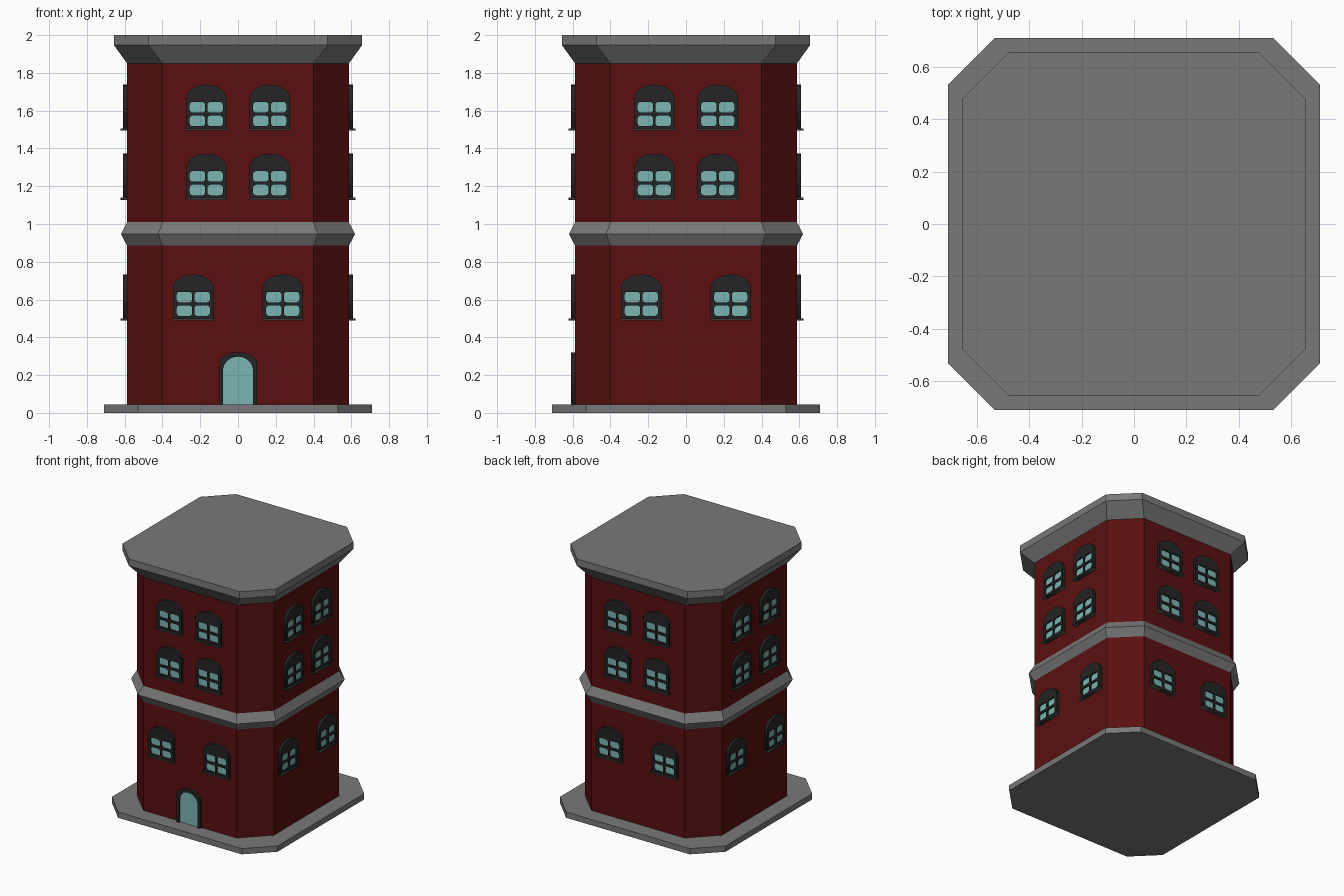
import bpy, bmesh, math
from mathutils import Matrix

if "Cube" in bpy.data.objects:
    bpy.data.objects.remove(bpy.data.objects["Cube"])


def material(name, rgb):
    m = bpy.data.materials.new(name)
    m.diffuse_color = (*rgb, 1)
    m.use_nodes = True
    m.node_tree.nodes["Principled BSDF"].inputs["Base Color"].default_value = m.diffuse_color
    return m


BRICK = material("dark red brick", (0.1, 0.005, 0.005))
STONE = material("grey stone", (0.19, 0.19, 0.19))
FRAME = material("charcoal frame", (0.018, 0.018, 0.018))
SILL = material("dark grey sill", (0.045, 0.045, 0.045))
GLASS = material("teal glass", (0.2, 0.46, 0.45))


def add_object(name, mesh, mat=None, matrix=Matrix()):
    ob = bpy.data.objects.new(name, mesh)
    bpy.context.collection.objects.link(ob)
    ob.matrix_world = matrix
    if mat:
        mesh.materials.append(mat)
    return ob


def octagon_stack(name, levels, mat):
    """Loft chamfered squares; levels are (half width, corner start, z)."""
    bm = bmesh.new()
    rings = []
    for h, c, z in levels:
        pts = [(h, -c), (h, c), (c, h), (-c, h), (-h, c), (-h, -c), (-c, -h), (c, -h)]
        rings.append([bm.verts.new((x, y, z)) for x, y in pts])
    for a, b in zip(rings, rings[1:]):
        for i in range(8):
            j = (i + 1) % 8
            bm.faces.new((a[i], a[j], b[j], b[i]))
    bm.faces.new(rings[0][::-1])
    bm.faces.new(rings[-1])
    mesh = bpy.data.meshes.new(name)
    bm.to_mesh(mesh)
    bm.free()
    return add_object(name, mesh, mat)


def plate_mesh(name, outlines, back, front, mat):
    """Flat outlines (later ones cut holes) extruded from depth back to front."""
    cu = bpy.data.curves.new(name, 'CURVE')
    cu.dimensions, cu.fill_mode = '2D', 'BOTH'
    cu.extrude = (front - back) / 2
    for pts in outlines:
        s = cu.splines.new('POLY')
        s.points.add(len(pts) - 1)
        for p, (x, y) in zip(s.points, pts):
            p.co = (x, y, 0, 1)
        s.use_cyclic_u = True
    tmp = bpy.data.objects.new(name + "_tmp", cu)
    bpy.context.collection.objects.link(tmp)
    dg = bpy.context.evaluated_depsgraph_get()
    mesh = bpy.data.meshes.new_from_object(tmp.evaluated_get(dg))
    bpy.data.objects.remove(tmp)
    mesh.transform(Matrix.Translation((0, 0, (front + back) / 2)))
    mesh.name = name
    mesh.materials.clear()
    mesh.materials.append(mat)
    return mesh


def arch(w, spring, top, n=12):
    """Half-ellipse arch points from right foot to left foot."""
    a = [(w * math.cos(math.pi * i / n), spring + (top - spring) * math.sin(math.pi * i / n))
         for i in range(n + 1)]
    return [(w, 0)] + a + [(-w, 0)]


def rect(x0, x1, y0, y1, r=0.0):
    if r == 0:
        return [(x0, y0), (x1, y0), (x1, y1), (x0, y1)]
    pts = []
    for k, (cx, cy) in enumerate(((x1 - r, y1 - r), (x0 + r, y1 - r),
                                  (x0 + r, y0 + r), (x1 - r, y0 + r))):
        for i in range(4):
            t = math.pi / 2 * (k + i / 3)
            pts.append((cx + r * math.cos(t), cy + r * math.sin(t)))
    return pts


def on_wall(side, x, z):
    return (Matrix.Rotation(side * math.pi / 2, 4, 'Z') @ Matrix.Translation((x, 0, z))
            @ Matrix.Rotation(math.pi / 2, 4, 'X'))


# Main masses
octagon_stack("base_slab", [(0.71, 0.53, 0), (0.71, 0.53, 0.045)], STONE)
octagon_stack("brick_walls", [(0.587, 0.40, 0.04), (0.587, 0.40, 1.86)], BRICK)
octagon_stack("middle_band", [(0.587, 0.40, 0.885), (0.62, 0.422, 0.947), (0.587, 0.40, 1.01)], STONE)
octagon_stack("roof_cornice", [(0.587, 0.40, 1.85), (0.657, 0.475, 1.947), (0.657, 0.475, 2.0)], STONE)

# Shared window parts: arched frame with four panes, glass behind, sill below
panes = [rect(x, x + 0.082, z, z + 0.056, 0.016) for x in (-0.088, 0.006) for z in (0.02, 0.092)]
frame = plate_mesh("window_frame", [arch(0.108, 0.165, 0.24)] + panes, 0.58, 0.609, FRAME)
glass = plate_mesh("window_glass", [rect(-0.095, 0.095, 0.012, 0.155)], 0.58, 0.598, GLASS)
sill = plate_mesh("window_sill", [rect(-0.11, 0.11, -0.004, 0.008)], 0.58, 0.621, SILL)

for side, label in enumerate(("front", "right", "back", "left")):
    for floor, (x, z) in enumerate(((0.237, 0.493), (0.168, 1.132), (0.168, 1.498))):
        for s in (-1, 1):
            m = on_wall(side, s * x, z)
            for part, mesh in (("frame", frame), ("glass", glass), ("sill", sill)):
                add_object(f"{label}_window_{part}_{floor}", mesh, None, m)

# Front door: arched surround and glass
ring = arch(0.1, 0.22, 0.278) + arch(0.08, 0.18, 0.255)[::-1]
door_matrix = on_wall(0, 0, 0.043)
add_object("door_surround", plate_mesh("door_surround", [ring], 0.58, 0.609, FRAME), None, door_matrix)
add_object("door_glass", plate_mesh("door_glass", [arch(0.085, 0.18, 0.258)], 0.58, 0.595, GLASS),
           None, door_matrix)
